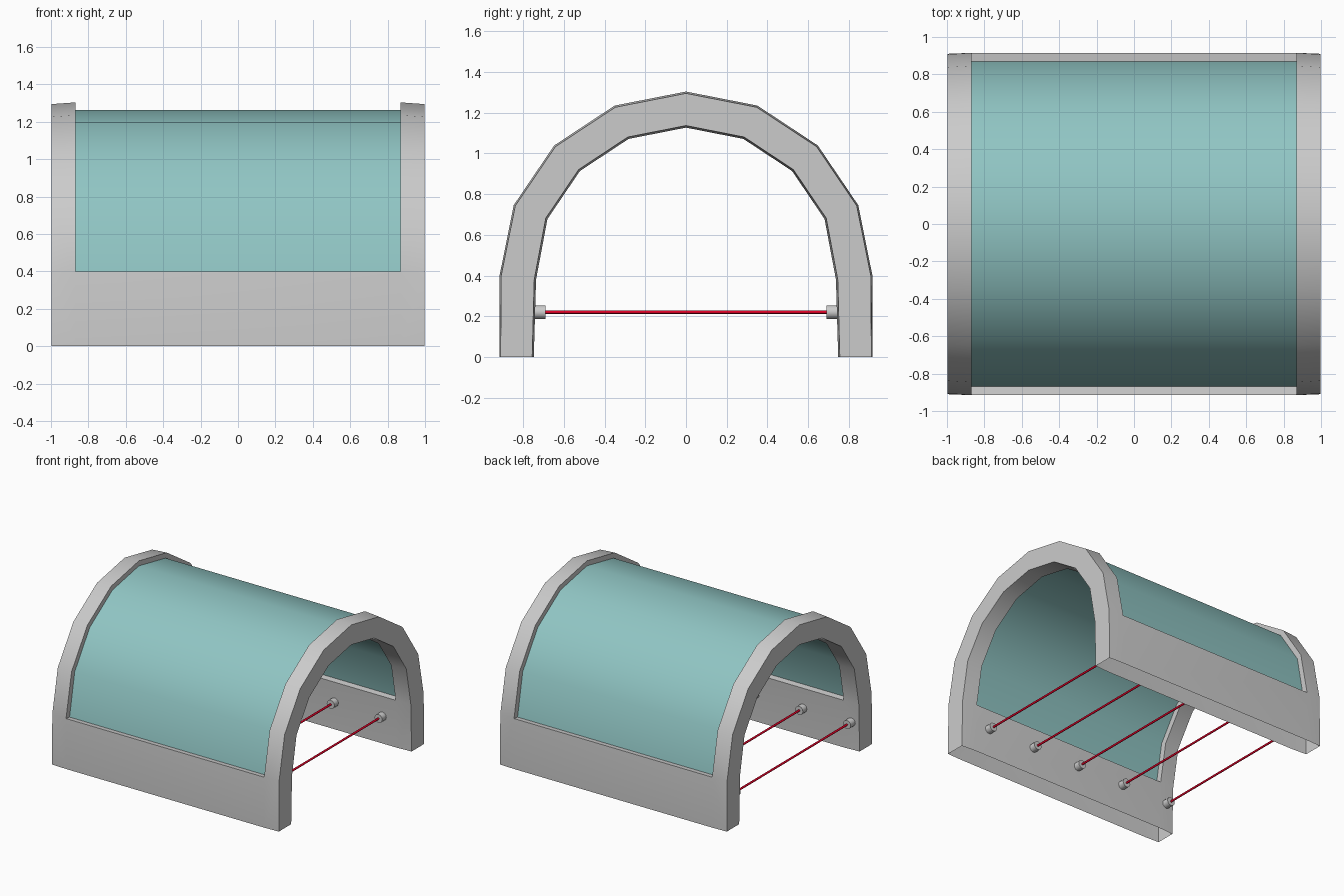
import bpy, bmesh, math
from mathutils import Matrix

if "Cube" in bpy.data.objects:
    bpy.data.objects.remove(bpy.data.objects["Cube"])

SPRING = 0.4          # height where the arch starts
X_IN, X_OUT = 0.87, 0.996
N = 8                 # facets along the arch


def finish(bm, name, color=None, angle=35):
    bmesh.ops.recalc_face_normals(bm, faces=bm.faces)
    me = bpy.data.meshes.new(name)
    bm.to_mesh(me)
    bm.free()
    ob = bpy.data.objects.new(name, me)
    bpy.context.collection.objects.link(ob)
    if color:
        mat = bpy.data.materials.new(name + "_color")
        mat.diffuse_color = color
        mat.use_nodes = True
        mat.node_tree.nodes["Principled BSDF"].inputs["Base Color"].default_value = mat.diffuse_color
        me.materials.append(mat)
    bpy.context.view_layer.objects.active = ob
    ob.select_set(True)
    bpy.ops.object.shade_smooth_by_angle(angle=math.radians(angle))
    ob.select_set(False)
    return ob


def arch_path(ry, rz, foot, spring=SPRING):
    """Foot, arch points, foot, as (y, z)."""
    arc = [(ry * math.cos(math.pi * i / N), SPRING + rz * math.sin(math.pi * i / N))
           for i in range(N + 1)]
    arc[0], arc[-1] = (ry, spring), (-ry, spring)
    return [(foot, 0)] + arc + [(-foot, 0)]


# Frame: two end arches with drafted edges joined by low walls, open underneath
bm = bmesh.new()


def line(x, path):
    return [bm.verts.new((x, y, z)) for y, z in path]


def side(s):
    return (line(s * X_OUT, arch_path(0.907, 0.894, 0.91)),
            line(s * X_IN, arch_path(0.915, 0.903, 0.915)),
            line(s * X_IN, arch_path(0.736, 0.726, 0.747, 0.38)),
            line(s * X_OUT, arch_path(0.745, 0.736, 0.755, 0.38)))


sides = [side(1), side(-1)]
last = N + 2
for s in sides:
    for i in range(last):
        for a in range(4):
            b = (a + 1) % 4
            if a == 1 and i in (0, last - 1):
                continue      # the wall runs through here
            bm.faces.new((s[a][i], s[a][i + 1], s[b][i + 1], s[b][i]))
R, L = sides
for foot, top in ((0, 1), (last, last - 1)):
    bm.faces.new((R[1][foot], R[1][top], L[1][top], L[1][foot]))
    bm.faces.new((R[2][foot], R[2][top], L[2][top], L[2][foot]))
    bm.faces.new((R[1][top], R[2][top], L[2][top], L[1][top]))
finish(bm, "arched_frame")

# Thick curved roof panel, resting on the walls, with the same facets as the arches
bm = bmesh.new()
rings = []
for x in (-X_IN, X_IN):
    outer = line(x, arch_path(0.872, 0.863, 0, 0.385)[1:-1])
    inner = line(x, arch_path(0.785, 0.777, 0, 0.38)[1:-1])
    rings.append(outer + inner[::-1])
count = len(rings[0])
for i in range(count):
    j = (i + 1) % count
    bm.faces.new((rings[0][i], rings[0][j], rings[1][j], rings[1][i]))
finish(bm, "roof_panel", (0.28, 0.56, 0.55, 1))


# Tie rods with a stud at each wall
def cylinder(name, x, y, radius, length, segments, color=None):
    bm = bmesh.new()
    m = Matrix.Translation((x, y, 0.22)) @ Matrix.Rotation(math.pi / 2, 4, 'X')
    bmesh.ops.create_cone(bm, cap_ends=True, segments=segments, radius1=radius,
                          radius2=radius, depth=length, matrix=m)
    return finish(bm, name, color, angle=50)


for n in range(5):
    x = -0.93 + 0.42 * n
    cylinder(f"tie_rod_{n + 1}", x, 0, 0.008, 1.44, 12, (0.75, 0.0, 0.02, 1))
    for word, s in (("front", -1), ("back", 1)):
        cylinder(f"{word}_stud_{n + 1}", x, s * 0.72, 0.034, 0.06, 12)
